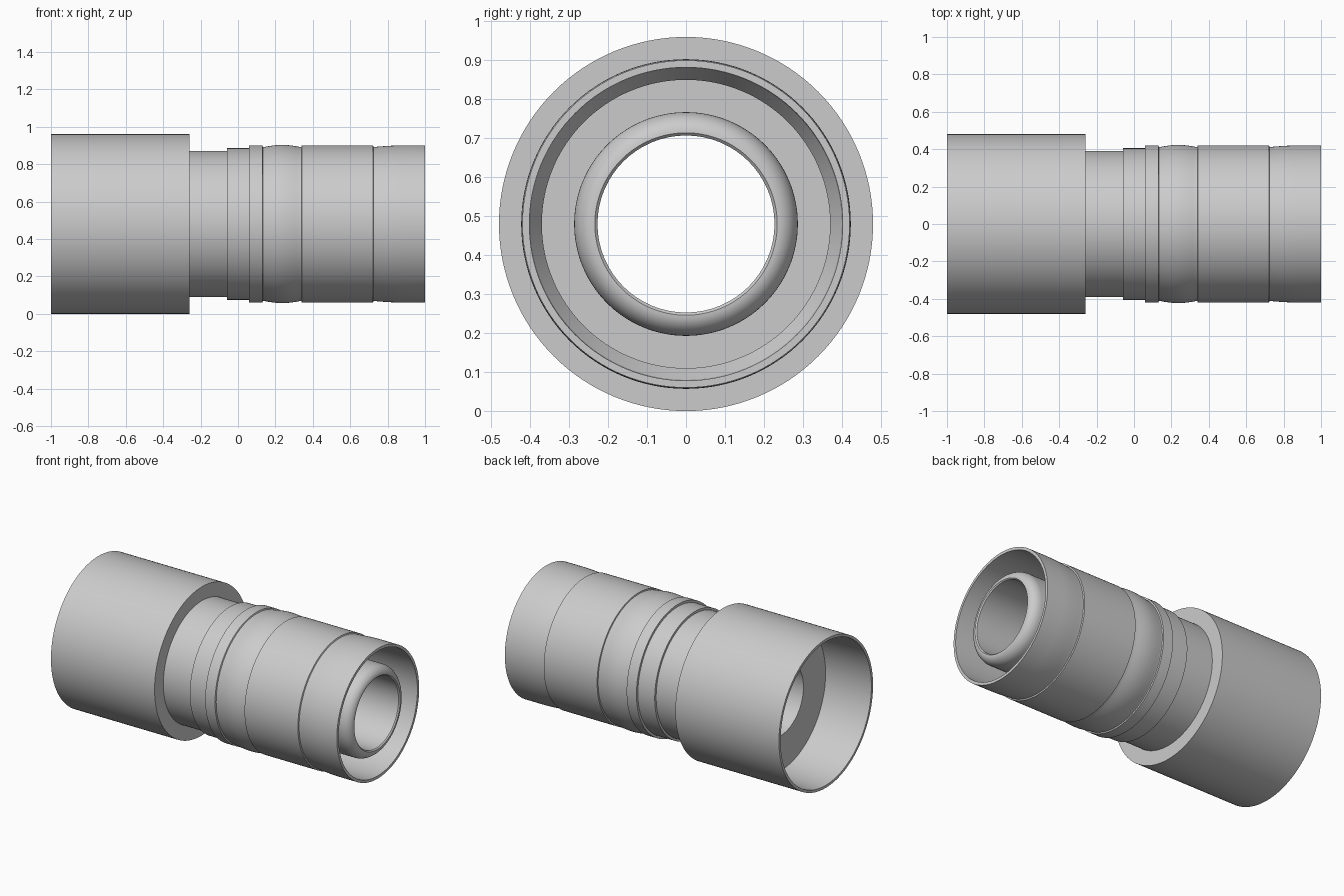
import bpy, bmesh
from math import sin, cos, pi, radians

if "Cube" in bpy.data.objects:
    bpy.data.objects.remove(bpy.data.objects["Cube"])

R = 0.48      # outer radius = axis height
SEG = 128


def lathe(name, profile):
    """Revolve (x, radius) points about the horizontal x axis."""
    bm = bmesh.new()
    rings = []
    for x, r in profile:
        rings.append([bm.verts.new((x, r * cos(2 * pi * i / SEG), R + r * sin(2 * pi * i / SEG)))
                      for i in range(SEG)])
    for a, b in zip(rings, rings[1:]):
        for i in range(SEG):
            j = (i + 1) % SEG
            bm.faces.new((a[i], b[i], b[j], a[j]))
    mesh = bpy.data.meshes.new(name)
    bm.to_mesh(mesh)
    bm.free()
    ob = bpy.data.objects.new(name, mesh)
    bpy.context.collection.objects.link(ob)
    bpy.ops.object.select_all(action='DESELECT')
    ob.select_set(True)
    bpy.context.view_layer.objects.active = ob
    bpy.ops.object.shade_smooth_by_angle(angle=radians(25))
    return ob


# wide socket: bore floor, bore, rim, outer wall, shoulder
lathe("socket", [(-0.26, 0.39), (-0.26, R), (-1, R), (-1, 0.463), (-0.68, 0.453), (-0.68, 0.227)][::-1])

# stepped neck
lathe("neck", [(-0.26, 0.39), (-0.06, 0.39), (-0.06, 0.405), (0.06, 0.405),
               (0.06, 0.42), (0.13, 0.42), (0.133, 0.412), (0.14, 0.412)])

# gently bulged ring between two grooves
bulge = [(0.14 + 0.193 * t / 12, 0.412 + 0.011 * sin(pi * t / 12)) for t in range(13)]
lathe("bulged_ring", bulge + [(0.339, 0.412), (0.341, 0.42)])

# front sleeve with flared lip, bore, chamfer and recessed floor
flare = [(0.73 + 0.15 * t / 8, 0.412 + 0.008 * sin(pi / 2 * t / 8)) for t in range(9)]
lathe("front_sleeve", [(0.341, 0.42), (0.722, 0.42), (0.725, 0.412)] + flare +
      [(1, 0.42), (1, 0.402), (0.45, 0.40), (0.40, 0.37), (0.34, 0.37), (0.34, 0.287)])

# inner tube with rounded nose and through bore
nose = [(0.93 + 0.065 * sin(pi * t / 20), 0.234 + 0.053 * cos(pi * t / 20)) for t in range(11)]
lathe("inner_tube", [(0.34, 0.287)] + nose + [(0.988, 0.227), (-0.68, 0.227)])
